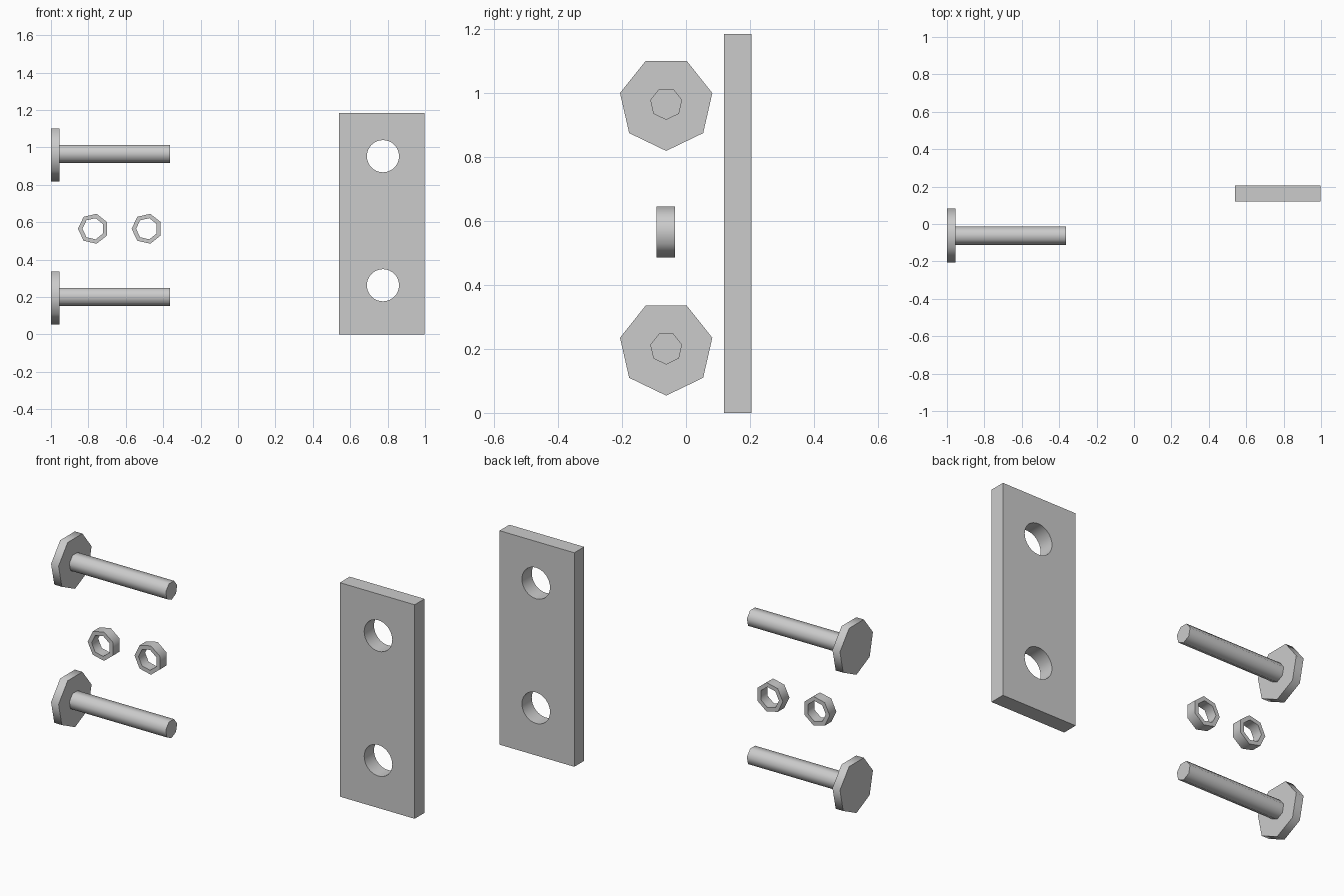
import bpy, bmesh
from math import pi, cos, sin, radians

if "Cube" in bpy.data.objects:
    bpy.data.objects.remove(bpy.data.objects["Cube"])

SIDES = 7


def lathe(name, profile, loc, rot, closed):
    """Seven-sided turned part; profile is (position along axis, radius)."""
    bm = bmesh.new()
    rings = [[bm.verts.new((r * cos(2 * pi * i / SIDES), r * sin(2 * pi * i / SIDES), t))
              for i in range(SIDES)] for t, r in profile]
    pairs = list(zip(rings, rings[1:]))
    if closed:
        pairs.append((rings[-1], rings[0]))
    else:
        bm.faces.new(rings[0])
        bm.faces.new(rings[-1])
    for a, b in pairs:
        for i in range(SIDES):
            j = (i + 1) % SIDES
            bm.faces.new((a[i], a[j], b[j], b[i]))
    bmesh.ops.recalc_face_normals(bm, faces=bm.faces)
    mesh = bpy.data.meshes.new(name)
    bm.to_mesh(mesh)
    bm.free()
    ob = bpy.data.objects.new(name, mesh)
    ob.location, ob.rotation_euler = loc, rot
    bpy.context.collection.objects.link(ob)
    bpy.ops.object.select_all(action='DESELECT')
    ob.select_set(True)
    bpy.context.view_layer.objects.active = ob
    bpy.ops.object.shade_smooth_by_angle(angle=radians(60))
    return ob


# Bolts: wide head and long shaft along x
bolt = [(0, 0.148), (0.046, 0.148), (0.046, 0.051), (0.636, 0.051)]
for name, z in (("lower_bolt", 0.202), ("upper_bolt", 0.967)):
    lathe(name, bolt, (-1, -0.062, z), (0, pi / 2, 0), False)

# Nuts: short open rings along y
nut = [(-0.029, 0.082), (0.029, 0.082), (0.029, 0.058), (-0.029, 0.058)]
for name, x in (("left_nut", -0.774), ("right_nut", -0.487)):
    lathe(name, nut, (x, -0.063, 0.565), (-pi / 2, pi, 0), True)

# Plate
bpy.ops.mesh.primitive_cube_add(size=1, location=(0.769, 0.162, 0.592))
plate = bpy.context.object
plate.name = "plate"
plate.scale = (0.458, 0.086, 1.184)
bpy.ops.object.transform_apply(location=False, rotation=False, scale=True)

# Bolt holes through the plate
for z in (0.263, 0.953):
    bpy.ops.mesh.primitive_cylinder_add(vertices=32, radius=0.086, depth=0.3,
                                        location=(0.775, 0.162, z), rotation=(pi / 2, 0, 0))
    cutter = bpy.context.object
    cutter.name = "hole_cutter"
    bpy.context.view_layer.objects.active = plate
    mod = plate.modifiers.new("hole", 'BOOLEAN')
    mod.operation, mod.solver, mod.object = 'DIFFERENCE', 'EXACT', cutter
    bpy.ops.object.modifier_apply(modifier=mod.name)
    bpy.data.objects.remove(cutter)

bpy.ops.object.select_all(action='DESELECT')
plate.select_set(True)
bpy.context.view_layer.objects.active = plate
bpy.ops.object.shade_smooth_by_angle(angle=radians(30))
